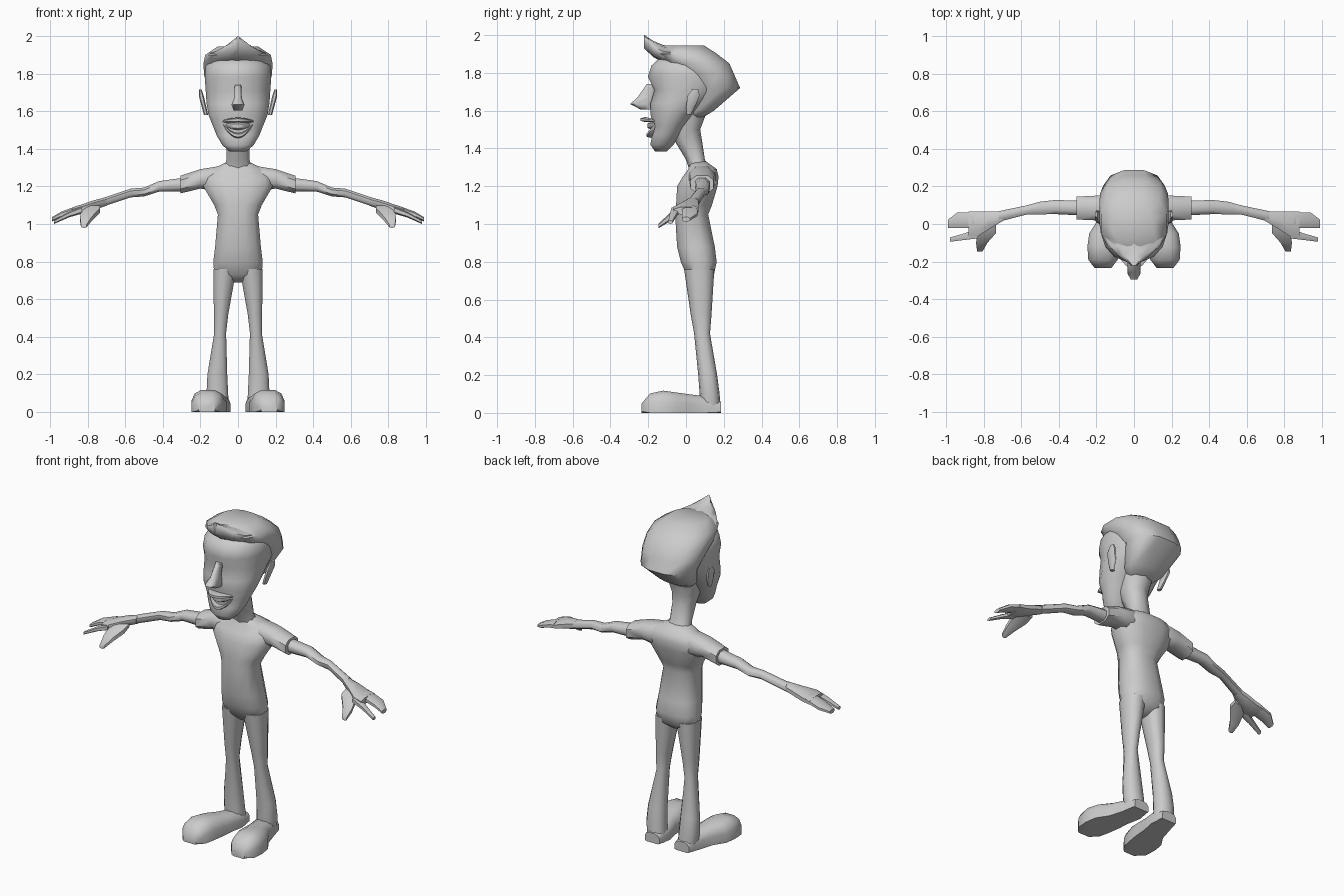
import bpy, bmesh, math
from mathutils import Vector

cube = bpy.data.objects.get("Cube")
if cube:
    bpy.data.objects.remove(cube, do_unlink=True)

grey = bpy.data.materials.new("light_grey")
grey.use_nodes = True
grey.diffuse_color = (.6, .6, .6, 1)
grey.node_tree.nodes["Principled BSDF"].inputs["Base Color"].default_value = grey.diffuse_color


def finish(name, bm, mirror, sharp):
    """Turn the mesh into a smooth-shaded object, copied to the other side if wanted."""
    bmesh.ops.recalc_face_normals(bm, faces=bm.faces)
    mesh = bpy.data.meshes.new(name)
    bm.to_mesh(mesh)
    bm.free()
    mesh.materials.append(grey)
    mesh.shade_smooth()
    mesh.set_sharp_from_angle(angle=math.radians(sharp))
    obj = bpy.data.objects.new(name, mesh)
    bpy.context.collection.objects.link(obj)
    if mirror:
        obj.modifiers.new("mirror", "MIRROR").use_mirror_merge = False


def bridge(bm, rings):
    """Join neighbouring rings with quads and close both ends."""
    for lower, upper in zip(rings, rings[1:]):
        for i in range(len(lower)):
            bm.faces.new((lower[i - 1], lower[i], upper[i], upper[i - 1]))
    bm.faces.new(rings[0])
    bm.faces.new(rings[-1])


def loft(name, axis, rows, sides=8, power=.85, mirror=False, shape=None, sharp=50):
    """Rows: place along axis, then centre and radius on each of the other two axes."""
    along = "xyz".index(axis)
    first, second = [i for i in range(3) if i != along]
    bm = bmesh.new()
    rings = []
    for place, centre_a, radius_a, centre_b, radius_b in rows:
        ring = []
        for side in range(sides):
            turn = math.tau * (side + .5) / sides
            cos, sin = math.cos(turn), math.sin(turn)
            co = Vector()
            co[along] = place
            co[first] = centre_a + radius_a * math.copysign(abs(cos) ** power, cos)
            co[second] = centre_b + radius_b * math.copysign(abs(sin) ** power, sin)
            if shape:
                shape(co)
            ring.append(bm.verts.new(co))
        rings.append(ring)
    bridge(bm, rings)
    finish(name, bm, mirror, sharp)


def stack(name, rows, **options):
    """Centred loft going up. Rows: height, half width, front, back."""
    loft(name, "z", [(height, 0, width, (front + back) / 2, (back - front) / 2)
                     for height, width, front, back in rows], **options)


# Torso and neck
stack("torso", [
    (.69, .03, .04, .1), (.73, .13, 0, .15), (.8, .135, -.03, .165), (.88, .125, -.05, .155),
    (1.05, .11, -.06, .12), (1.1, .13, -.055, .14), (1.2, .19, -.05, .17),
    (1.25, .19, -.02, .175), (1.29, .15, .01, .165), (1.33, .06, .02, .11)], sides=12, power=.8)
stack("neck", [
    (1.28, .085, .02, .14), (1.34, .064, 0, .1), (1.44, .065, -.06, .085),
    (1.5, .08, -.08, .075), (1.62, .1, -.1, .12)], sides=10)

# Trouser legs, flared at the foot
loft("trouser_leg", "z", [
    (0, .1, .055, .13, .055), (.1, .11, .06, .125, .053), (.2, .11, .055, .115, .05),
    (.42, .095, .033, .085, .042), (.52, .09, .04, .08, .055), (.76, .07, .064, .07, .08)],
    sides=10, mirror=True)


def flat_sole(co):
    co.z = max(co.z, 0)


# Shoes, turned outward
loft("shoe", "y", [
    (.185, .1, .05, .02, .04), (.1, .105, .066, .02, .07), (.02, .125, .07, .02, .08),
    (-.05, .15, .09, .02, .09), (-.12, .16, .09, .02, .1), (-.19, .165, .08, .02, .085),
    (-.235, .165, .045, .02, .03)], sides=12, power=.7, mirror=True, shape=flat_sole)

# Sleeves and arms
loft("sleeve", "x", [
    (.05, .085, .05, 1.265, .055), (.13, .085, .075, 1.24, .067),
    (.2, .085, .07, 1.24, .055), (.305, .085, .065, 1.21, .05)], power=.8, mirror=True)
loft("arm", "x", [
    (.28, .085, .042, 1.21, .04), (.42, .09, .04, 1.2, .03), (.5, .085, .036, 1.17, .025),
    (.57, .075, .026, 1.165, .025), (.72, .04, .03, 1.115, .025)], mirror=True)

# Hands: palm, grouped fingers, forefinger, thumb
loft("palm", "x", [
    (.7, .04, .027, 1.12, .025), (.77, .02, .05, 1.1, .027),
    (.83, 0, .07, 1.08, .026), (.88, 0, .07, 1.07, .02)], mirror=True)
loft("fingers", "x", [
    (.85, .02, .046, 1.08, .02), (.94, .02, .044, 1.05, .017), (.99, 0, .024, 1.025, .012)],
    mirror=True)
loft("forefinger", "x", [
    (.83, -.05, .03, 1.075, .02), (.9, -.067, .02, 1.05, .015), (.98, -.083, .013, 1.01, .01)],
    sides=6, mirror=True)
loft("thumb", "y", [
    (0, .77, .04, 1.09, .02), (-.05, .785, .056, 1.07, .023),
    (-.1, .81, .034, 1.025, .02), (-.145, .82, .017, .99, .012)], sides=6, mirror=True)


def sockets(co):
    """Press shallow eye sockets into the front."""
    if co.y < 0:
        reach = math.hypot(abs(co.x) - .07, co.z - 1.71) / .07
        co.y += .035 * max(0, 1 - reach)


# Face, nose and ears
stack("face", [
    (1.385, .045, -.165, -.1), (1.42, .085, -.19, -.065), (1.47, .115, -.18, -.03),
    (1.52, .135, -.175, 0), (1.58, .16, -.19, .05), (1.64, .17, -.19, .12),
    (1.71, .175, -.19, .2), (1.78, .18, -.205, .2), (1.84, .175, -.185, .18),
    (1.88, .13, -.14, .12)], sides=16, power=.9, shape=sockets, sharp=60)
stack("nose", [
    (1.605, .025, -.24, -.17), (1.635, .037, -.3, -.17),
    (1.67, .022, -.26, -.17), (1.74, .018, -.21, -.15)], sharp=60)
loft("ear", "z", [
    (1.58, .17, .012, .015, .012), (1.62, .18, .013, .025, .026),
    (1.68, .195, .014, .04, .034), (1.715, .2, .007, .05, .015)], mirror=True)


def smile(name, half, corner, middle, front, height, depth):
    """Curved bar across the mouth, tapering to its corners."""
    rows = []
    for step in range(-4, 5):
        across = step / 4
        bow = 1 - across * across
        taper = .3 + .7 * bow
        rows.append((half * across, -.15 + (front + .15) * bow, depth * taper,
                     corner + (middle - corner) * bow, height * taper))
    loft(name, "x", rows, sides=6)


# Smiling mouth
smile("upper_lip", .088, 1.545, 1.553, -.215, .013, .03)
smile("teeth", .075, 1.535, 1.52, -.185, .02, .02)
smile("lower_lip", .085, 1.54, 1.47, -.187, .014, .024)

# Hair cap and pointed quiff
stack("hair_cap", [
    (1.56, .07, 0, .085), (1.6, .12, .01, .15), (1.72, .168, .04, .29),
    (1.79, .185, -.02, .26), (1.85, .19, -.12, .235), (1.9, .18, -.17, .17),
    (1.945, .11, -.12, .1)], sides=12)
loft("quiff", "y", [
    (.03, 0, .16, 1.895, .05), (-.06, 0, .168, 1.89, .05), (-.12, 0, .135, 1.9, .047),
    (-.17, 0, .085, 1.925, .043), (-.222, 0, .012, 1.965, .036)], sides=10, power=1)
